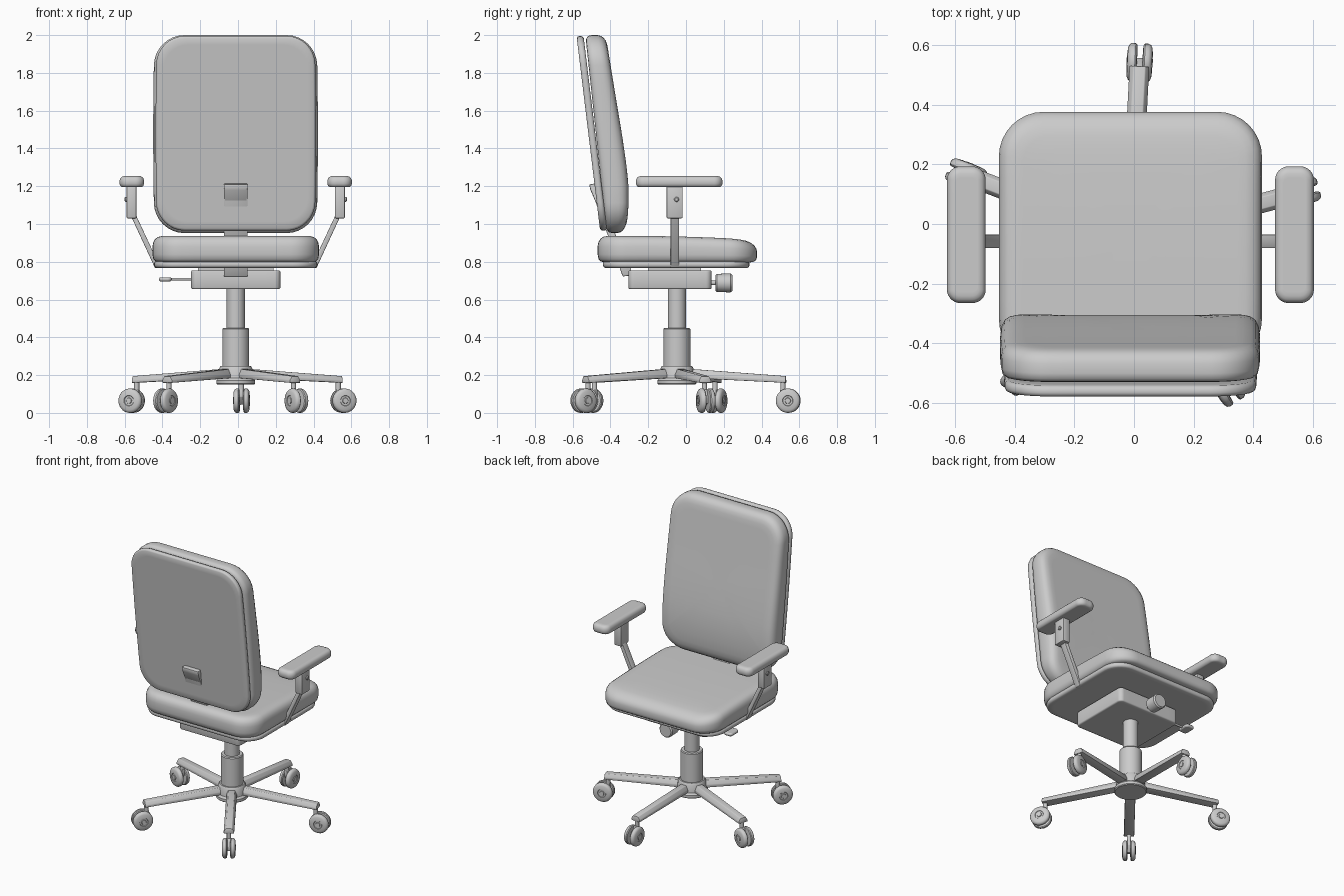
import bpy, bmesh, math
from mathutils import Matrix, Vector

if "Cube" in bpy.data.objects:
    bpy.data.objects.remove(bpy.data.objects["Cube"])

CX, CY = -0.012, -0.048   # column axis


def finish(name, bm, angle=35):
    bmesh.ops.recalc_face_normals(bm, faces=bm.faces)
    me = bpy.data.meshes.new(name)
    bm.to_mesh(me)
    bm.free()
    me.shade_smooth()
    me.set_sharp_from_angle(angle=math.radians(angle))
    ob = bpy.data.objects.new(name, me)
    bpy.context.collection.objects.link(ob)
    return ob


def lathe(name, profile, matrix=Matrix(), seg=32):
    """Spin (radius, height) points round z, capped at both ends."""
    bm = bmesh.new()
    rings = [[bm.verts.new(matrix @ Vector((r * math.cos(2 * math.pi * i / seg),
                                            r * math.sin(2 * math.pi * i / seg), h)))
              for i in range(seg)] for r, h in profile]
    for a, b in zip(rings, rings[1:]):
        for i in range(seg):
            j = (i + 1) % seg
            bm.faces.new((a[i], a[j], b[j], b[i]))
    bm.faces.new(rings[0])
    bm.faces.new(rings[-1])
    return finish(name, bm)


def prism(name, poly, place, a, b, bevel=0.006):
    """Extrude a 2D outline from a to b; place(u, v, w) gives the 3D point."""
    bm = bmesh.new()
    lo = [bm.verts.new(place(u, v, a)) for u, v in poly]
    hi = [bm.verts.new(place(u, v, b)) for u, v in poly]
    bm.faces.new(lo)
    bm.faces.new(hi)
    for i in range(len(poly)):
        j = (i + 1) % len(poly)
        bm.faces.new((lo[i], lo[j], hi[j], hi[i]))
    bmesh.ops.recalc_face_normals(bm, faces=bm.faces)
    if bevel:
        bmesh.ops.bevel(bm, geom=bm.edges[:], offset=bevel, segments=2,
                        profile=0.5, affect='EDGES')
    return finish(name, bm)


def outline(hw, hh, r, n=8):
    """Rounded rectangle with n points per corner and n steps per side."""
    arcs = []
    for k, (sx, sy) in enumerate(((1, 1), (-1, 1), (-1, -1), (1, -1))):
        arcs.append([Vector((sx * (hw - r) + r * math.cos((k + i / n) * math.pi / 2),
                             sy * (hh - r) + r * math.sin((k + i / n) * math.pi / 2)))
                     for i in range(n + 1)])
    pts = []
    for k in range(4):
        end, nxt = arcs[k][-1], arcs[(k + 1) % 4][0]
        pts += arcs[k] + [end.lerp(nxt, i / n) for i in range(1, n)]
    return pts


def cushion(name, hw, hh, r, edge, place):
    """Padded slab: edge rings (inset, w), closed by shrinking rings on both faces."""
    rings = [(edge[0][0], s, edge[0][1]) for s in (0.2, 0.4, 0.6, 0.8, 0.93)]
    rings += [(d, 1, w) for d, w in edge]
    rings += [(edge[-1][0], s, edge[-1][1]) for s in (0.93, 0.8, 0.6, 0.4, 0.2)]
    bm = bmesh.new()
    loops = [[bm.verts.new(place(p.x * s, p.y * s, w))
              for p in outline(hw - d, hh - d, max(r - d, 0.005))] for d, s, w in rings]
    n = len(loops[0])
    for a, b in zip(loops, loops[1:]):
        for i in range(n):
            j = (i + 1) % n
            bm.faces.new((a[i], a[j], b[j], b[i]))
    for cap in (loops[0], loops[-1]):
        c = bm.verts.new(sum((v.co for v in cap), Vector()) / n)
        for i in range(n):
            bm.faces.new((cap[i], cap[(i + 1) % n], c))
    return finish(name, bm, 50)


def curve_at(x, pts):
    """Smoothed interpolation through sorted (x, y) points."""
    x = min(max(x, pts[0][0]), pts[-1][0])
    for i in range(len(pts) - 1):
        (x0, y0), (x1, y1) = pts[i], pts[i + 1]
        if x <= x1:
            h = x1 - x0
            p, q = pts[max(i - 1, 0)], pts[min(i + 2, len(pts) - 1)]
            m0, m1 = (y1 - p[1]) / (x1 - p[0]), (q[1] - y0) / (q[0] - x0)
            t = (x - x0) / h
            return ((2*t**3 - 3*t*t + 1) * y0 + (t**3 - 2*t*t + t) * h * m0
                    + (3*t*t - 2*t**3) * y1 + (t**3 - t*t) * h * m1)


SOFT = [(0.035, 0), (0.018, 0.03), (0.005, 0.12), (0, 0.3), (0, 0.6), (0.004, 0.75),
        (0.014, 0.88), (0.03, 0.96), (0.055, 1)]
THIN = [(0.012, 0), (0.004, 0.12), (0, 0.35), (0, 0.65), (0.004, 0.88), (0.012, 1)]

# backrest cushion with lumbar bulge
FRONT = [(0.95, -0.325), (1.05, -0.308), (1.2, -0.305), (1.4, -0.328), (1.66, -0.37), (2, -0.425)]


def back_place(x, v, w):
    z = 1.476 + v
    rear = -0.533 + (2 - z) * 0.108
    return Vector((CX - 0.001 + x * (1 - 0.06 * v * v), rear + w * (curve_at(z, FRONT) - rear), z))


cushion("backrest_cushion", 0.436, 0.524, 0.16, SOFT, back_place)


# backrest shell
def shell_place(x, v, w):
    z = 1.48 + v
    return Vector((CX + x * (1 - 0.05 * v * v), -0.58 + (2 - z) * 0.121 + w * 0.037, z))


cushion("backrest_shell", 0.424, 0.515, 0.15, THIN, shell_place)

# seat cushion and pan
TOP = [(-0.47, 0.938), (-0.1, 0.935), (0.2, 0.925), (0.3, 0.915), (0.38, 0.892)]
cushion("seat_cushion", 0.441, 0.422, 0.15, SOFT,
        lambda x, v, w: Vector((CX + x, v - 0.046, 0.797 + w * (curve_at(v - 0.046, TOP) - 0.797))))
cushion("seat_pan", 0.432, 0.388, 0.13, THIN,
        lambda x, v, w: Vector((CX + x, v - 0.052, 0.768 + w * 0.036)))

# backrest bar and its rear height-adjust catch
side_plane = lambda u, v, w: Vector((w, u, v))
prism("backrest_bar", [(-0.29, 0.77), (-0.29, 0.728), (-0.335, 0.722), (-0.352, 0.77), (-0.41, 0.93),
                       (-0.51, 1.2), (-0.48, 1.2), (-0.375, 0.95), (-0.32, 0.80)],
      side_plane, CX - 0.063, CX + 0.063, 0.004)
prism("backrest_catch", [(-0.475, 1.215), (-0.512, 1.21), (-0.508, 1.185), (-0.478, 1.115), (-0.45, 1.115)],
      side_plane, CX - 0.063, CX + 0.063)

# tilt mechanism under the seat
cushion("tilt_mechanism", 0.236, 0.22, 0.03,
        [(0.008, 0), (0.002, 0.03), (0, 0.08), (0, 0.92), (0.002, 0.97), (0.008, 1)],
        lambda x, v, w: Vector((CX + x, v - 0.085, 0.655 + w * 0.1)))
prism("mechanism_mount", [(-0.2, -0.2), (0.2, -0.2), (0.2, 0.08), (-0.2, 0.08)],
      lambda u, v, w: Vector((CX + u, v, w)), 0.75, 0.78, 0)

# tension knob and height lever
along_y = Matrix.Translation((CX, 0, 0.688)) @ Matrix.Rotation(-math.pi / 2, 4, 'X')
lathe("tension_knob", [(0.012, 0.12), (0.012, 0.157), (0.042, 0.157), (0.048, 0.163),
                       (0.05, 0.236), (0.043, 0.245)], along_y, 24)
along_x = Matrix.Translation((0, 0.05, 0.708)) @ Matrix.Rotation(-math.pi / 2, 4, 'Y')
lathe("lever_rod", [(0.007, 0.23), (0.007, 0.37)], along_x, 12)
cushion("lever_paddle", 0.033, 0.045, 0.02, [(0.006, 0), (0, 0.3), (0, 0.7), (0.006, 1)],
        lambda x, v, w: Vector((-0.385 + x, 0.055 + v, 0.696 + w * 0.022)))

# armrests, one per side
for side, s in (("left", -1), ("right", 1)):
    flat = lambda u, v, w: Vector((CX + s * u, w, v))
    cushion("arm_pad_" + side, 0.065, 0.229, 0.045,
            [(0.014, 0), (0.005, 0.1), (0, 0.3), (0, 0.6), (0.005, 0.82), (0.012, 0.93), (0.024, 1)],
            lambda x, v, w: Vector((CX + s * 0.55 + x, v - 0.036, 1.195 + w * 0.059)))
    prism("arm_sleeve_" + side, [(0.525, 1.03), (0.578, 1.03), (0.578, 1.2), (0.525, 1.2)],
          flat, -0.103, -0.018)
    prism("arm_strut_" + side, [(0.39, 0.768), (0.428, 0.768), (0.549, 1.03), (0.549, 1.08),
                                (0.529, 1.08), (0.527, 1.045), (0.408, 0.79), (0.39, 0.79)],
          flat, -0.081, -0.036, 0.003)
    lathe("arm_button_" + side, [(0.013, 0.57), (0.013, 0.584), (0.009, 0.588)],
          Matrix.Translation((CX, -0.05, 1.13)) @ Matrix.Rotation(s * math.pi / 2, 4, 'Y'), 16)

# gas column and base hub
axis = Matrix.Translation((CX, CY, 0))
lathe("gas_column", [(0.048, 0.4), (0.048, 0.67)], axis)
lathe("column_sleeve", [(0.071, 0.2), (0.071, 0.444), (0.066, 0.45)], axis)
lathe("base_hub", [(0.098, 0.15), (0.103, 0.155), (0.103, 0.172), (0.092, 0.185),
                   (0.088, 0.235), (0.08, 0.248)], axis)

# five legs with twin-wheel casters, built along +x and spun round
WHEEL = [(0.045, 0.009), (0.06, 0.011), (0.0645, 0.016), (0.0645, 0.028), (0.06, 0.036), (0.05, 0.041),
         (0.028, 0.043), (0.026, 0.04), (0.016, 0.04), (0.014, 0.044)]
for k in range(5):
    spin = axis @ Matrix.Rotation(math.radians(15 + 72 * k), 4, 'Z')
    # trapezoid section, thinner towards the tip
    prism(f"leg_{k+1}", [(-0.033, 0), (0.033, 0), (0.033, 0.4), (0.02, 1), (-0.02, 1), (-0.033, 0.4)],
          lambda u, v, w: spin @ Vector((w, u, 0.188 - 0.05 * w + v * (0.05 - 0.025 * w))),
          0.05, 0.578, 0.003)
    lathe(f"caster_stem_{k+1}", [(0.014, 0.1), (0.014, 0.185)],
          spin @ Matrix.Translation((0.562, 0, 0)), 16)
    prism(f"caster_fork_{k+1}", [(0.548, 0.125), (0.548, 0.085), (0.58, 0.045), (0.605, 0.05),
                                 (0.605, 0.08), (0.578, 0.125)],
          lambda u, v, w: spin @ Vector((u, w, v)), -0.011, 0.011, 0.003)
    for side, s in (("a", 1), ("b", -1)):
        lathe(f"caster_wheel_{k+1}{side}", WHEEL, spin @ Matrix.Translation((0.59, 0, 0.0645))
              @ Matrix.Rotation(s * math.pi / 2, 4, 'X'), 28)
